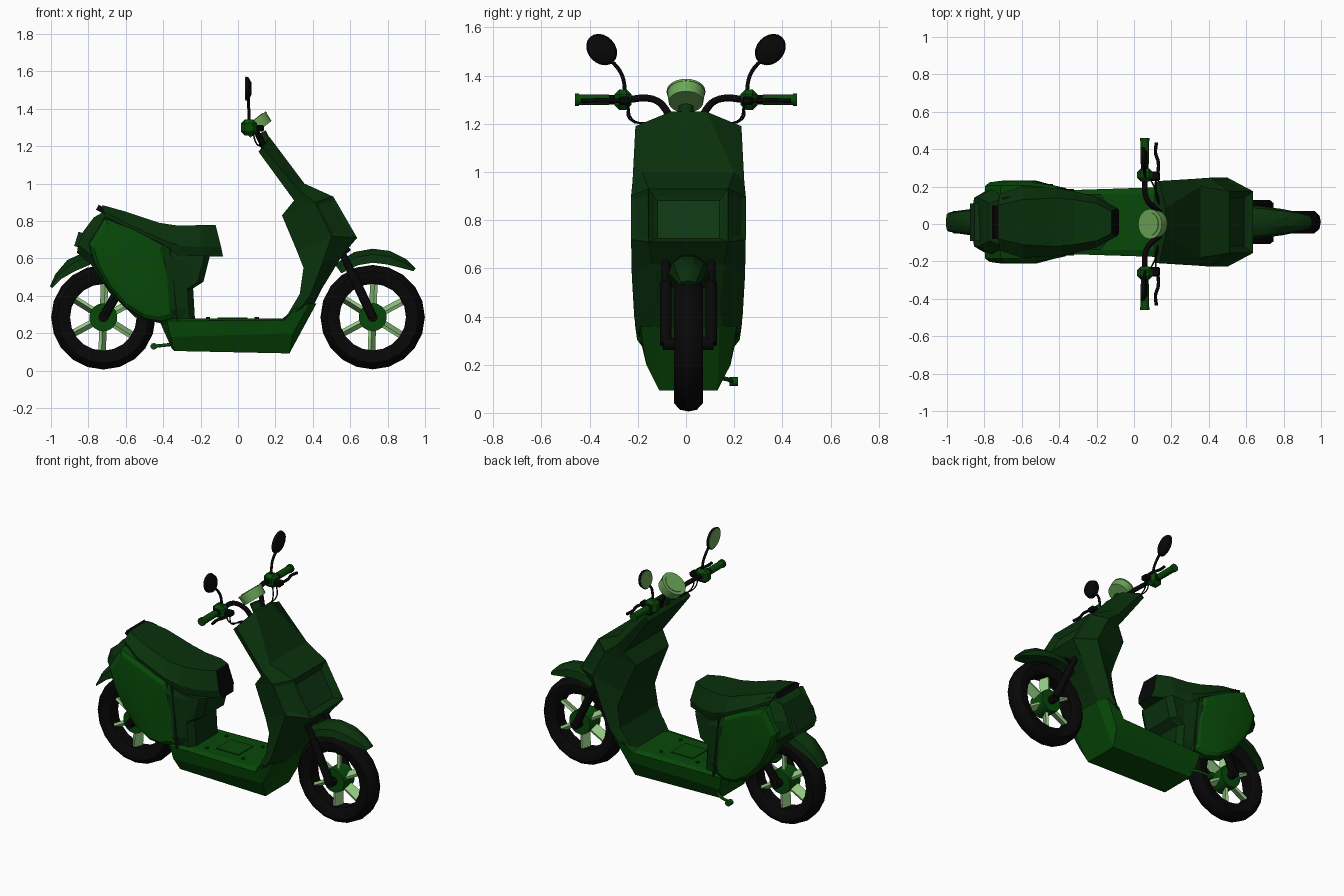
import bpy, bmesh, math
from mathutils import Vector, Matrix

if "Cube" in bpy.data.objects:
    bpy.data.objects.remove(bpy.data.objects["Cube"])


def mat(name, rgb):
    m = bpy.data.materials.new(name)
    m.diffuse_color = (*rgb, 1)
    m.use_nodes = True
    m.node_tree.nodes["Principled BSDF"].inputs["Base Color"].default_value = m.diffuse_color
    return m


BODY = mat("dark green paint", (.0028, .030, .0035))
PANEL = mat("mid green paint", (.0022, .066, .0025))
LIGHT = mat("pale green", (.30, .60, .23))
DIAL = mat("soft green", (.15, .38, .10))
BLACK = mat("black rubber", (.0022, .0022, .0022))
LENS = mat("lamp glass", (.004, .036, .006))


def finish(name, bm, mats, smooth=None):
    bmesh.ops.recalc_face_normals(bm, faces=bm.faces[:])
    me = bpy.data.meshes.new(name)
    bm.to_mesh(me)
    bm.free()
    for m in mats if isinstance(mats, (list, tuple)) else [mats]:
        me.materials.append(m)
    if smooth:
        me.shade_smooth()
        me.set_sharp_from_angle(angle=math.radians(smooth))
    o = bpy.data.objects.new(name, me)
    bpy.context.collection.objects.link(o)
    return o


def bridge(rings, closed=False):
    bm = bmesh.new()
    vs = [[bm.verts.new(p) for p in r] for r in rings]
    n = len(vs[0])
    pairs = list(zip(vs, vs[1:])) + ([(vs[-1], vs[0])] if closed else [])
    for a, b in pairs:
        for i in range(n):
            j = (i + 1) % n
            bm.faces.new((a[i], a[j], b[j], b[i]))
    if not closed:
        bm.faces.new(vs[0])
        bm.faces.new(vs[-1])
    return bm


def sym(halves):  # complete each half section by mirroring in y
    return [h + [(x, -y, z) for x, y, z in reversed(h)] for h in halves]


def cyl(name, p, q, r, m, seg=12, r2=None, smooth=40):
    p, q = Vector(p), Vector(q)
    d = q - p
    bm = bmesh.new()
    M = Matrix.Translation((p + q) / 2) @ d.to_track_quat('Z', 'Y').to_matrix().to_4x4()
    bmesh.ops.create_cone(bm, cap_ends=True, segments=seg, radius1=r,
                          radius2=r if r2 is None else r2, depth=d.length, matrix=M)
    return finish(name, bm, m, smooth)


def box(name, c, s, m, rot=0.0, axis='Y', bevel=0.0):
    bm = bmesh.new()
    bmesh.ops.create_cube(bm, size=1)
    bmesh.ops.scale(bm, vec=s, verts=bm.verts)
    if bevel:
        bmesh.ops.bevel(bm, geom=bm.edges[:], offset=bevel, segments=1, affect='EDGES')
    bmesh.ops.transform(bm, matrix=Matrix.Translation(c) @ Matrix.Rotation(rot, 4, axis), verts=bm.verts)
    return finish(name, bm, m)


def tube(name, pts, r, m):
    cu = bpy.data.curves.new(name, 'CURVE')
    cu.dimensions = '3D'
    cu.bevel_depth, cu.bevel_resolution, cu.use_fill_caps = r, 2, True
    cu.resolution_u = 4
    sp = cu.splines.new('BEZIER')
    sp.bezier_points.add(len(pts) - 1)
    for b, p in zip(sp.bezier_points, pts):
        b.co = p
        b.handle_left_type = b.handle_right_type = 'AUTO'
    t = bpy.data.objects.new(name + "_path", cu)
    me = bpy.data.meshes.new_from_object(t)
    bpy.data.objects.remove(t)
    me.materials.clear()
    me.materials.append(m)
    o = bpy.data.objects.new(name, me)
    bpy.context.collection.objects.link(o)


# wheels: lathed tyre, hub, twisted spokes
def wheel(name, cx, cz):
    prof = [(.178, -.04), (.205, -.058), (.245, -.06), (.272, -.035), (.279, 0)]
    prof = prof + [(r, -y) for r, y in reversed(prof[:-1])]
    rings = []
    for i in range(20):
        a = 2 * math.pi * i / 20
        rings.append([(cx + r * math.cos(a), y, cz + r * math.sin(a)) for r, y in prof])
    finish(name + "_tyre", bridge(rings, closed=True), BLACK, 40)
    cyl(name + "_hub", (cx, -.055, cz), (cx, .055, cz), .075, PANEL, 18)
    cyl(name + "_axle", (cx, -.105, cz), (cx, .105, cz), .026, BLACK, 10)
    for i in range(6):
        a = math.radians(88 + 60 * i)
        bm = bmesh.new()
        bmesh.ops.create_cube(bm, size=1)
        bmesh.ops.scale(bm, vec=(.12, .06, .018), verts=bm.verts)
        M = (Matrix.Translation((cx, 0, cz)) @ Matrix.Rotation(-a, 4, 'Y')
             @ Matrix.Translation((.125, 0, 0)) @ Matrix.Rotation(.4, 4, 'X'))
        bmesh.ops.transform(bm, matrix=M, verts=bm.verts)
        finish(f"{name}_spoke_{i}", bm, LIGHT)


wheel("front_wheel", .72, .286)
wheel("rear_wheel", -.72, .285)


# fenders: crowned arcs; stations are (angle, inner radius, crest radius, half width)
def fender(name, cx, cz, stations):
    halves = []
    for ang, ri, rc, w in stations:
        c, s = math.cos(math.radians(ang)), math.sin(math.radians(ang))
        halves.append([(cx + r * c, y, cz + r * s) for r, y in
                       ((ri, w), (ri * .4 + rc * .6, w * .85), (rc, w * .3))])
    finish(name, bridge(sym(halves)), BODY, 35)


fender("front_fender", .72, .29, [(48, .325, .345, .035), (60, .30, .355, .055), (75, .288, .362, .07),
                                  (90, .287, .362, .08), (106, .285, .358, .09), (126, .285, .345, .075)])
fender("rear_fender", -.72, .285, [(150, .315, .33, .05), (138, .305, .345, .06),
                                   (122, .29, .362, .07), (104, .29, .365, .07)])

# front shield: sections are back, middle, front
shield = [[(.11, .215, 1.17), (.135, .22, 1.19), (.168, .075, 1.25)],
          [(.30, .20, .91), (.33, .232, .96), (.355, .19, 1.0)],
          [(.235, .17, .83), (.41, .238, .90), (.51, .165, .93)],
          [(.315, .18, .64), (.50, .238, .72), (.637, .165, .71)],
          [(.35, .19, .55), (.45, .235, .57), (.56, .15, .62)],
          [(.33, .195, .41), (.385, .225, .40), (.45, .13, .44)],
          [(.25, .17, .275), (.33, .215, .33), (.41, .14, .36)]]
bm = bridge(sym(shield))
bmesh.ops.recalc_face_normals(bm, faces=bm.faces[:])
bm.normal_update()
nose = [f for f in bm.faces if f.normal.x > .4 and .78 < f.calc_center_median().z < .86]
for f in nose:
    lamp = abs(f.calc_center_median().y) < .02
    bmesh.ops.inset_individual(bm, faces=[f], thickness=.03 if lamp else .028, depth=-.022 if lamp else -.008)
    if lamp:
        bmesh.ops.inset_individual(bm, faces=[f], thickness=.022, depth=-.012)
        f.material_index = 1
finish("front_shield", bm, [BODY, LENS])
cyl("steering_neck", (.50, 0, .66), (.55, 0, .60), .07, BLACK, 12)

# floor tray with sloping sides and belly
tray = [[(.42, .13, .36), (.385, .2, .36), (.30, .205, .33), (.27, .1, .28)],
        [(.275, .12, .092), (.295, .175, .20), (.25, .19, .27), (.24, .15, .28)],
        [(-.34, .12, .105), (-.36, .16, .18), (-.38, .17, .265), (-.36, .15, .28)],
        [(-.355, .08, .12), (-.38, .10, .18), (-.42, .11, .265), (-.40, .1, .275)]]
finish("floor_tray", bridge(sym(tray)), PANEL)
box("floor_hatch", (-.03, 0, .281), (.16, .15, .008), PANEL)
for x in (-.16, .1):
    for y in (-.1, .1):
        cyl("floor_bolt", (x, y, .275), (x, y, .287), .011, BODY, 8)

# rear body with an arched underside
rear = [[(-.86, .06, .635), (-.86, .10, .63), (-.855, .13, .67), (-.83, .13, .74), (-.77, .10, .82)],
        [(-.75, .075, .60), (-.785, .12, .565), (-.77, .18, .61), (-.74, .185, .74), (-.70, .13, .86)],
        [(-.63, .075, .60), (-.69, .13, .42), (-.66, .19, .46), (-.61, .195, .70), (-.58, .15, .80)],
        [(-.44, .075, .42), (-.55, .15, .285), (-.53, .19, .34), (-.47, .19, .65), (-.46, .15, .74)],
        [(-.40, .075, .33), (-.40, .15, .25), (-.40, .185, .33), (-.38, .18, .60), (-.37, .14, .69)],
        [(-.26, .07, .27), (-.26, .14, .27), (-.27, .15, .33), (-.27, .15, .58), (-.27, .13, .62)]]
finish("rear_body", bridge(sym(rear)), BODY)
box("tail_lamp", (-.85, 0, .70), (.03, .2, .08), LENS, rot=.3)
box("tail_grip", (-.73, 0, .862), (.05, .18, .03), BLACK, rot=.5)

# stepped column under the seat: (front x, z)
column = [[(-.35, .15, z), (x - .03, .15, z), (x, .11, z)]
          for x, z in ((-.23, .27), (-.24, .44), (-.185, .475), (-.15, .615))]
finish("seat_column", bridge(sym(column)), BODY)

# bulging side panels
outline = [(-.80, .68), (-.715, .82), (-.55, .755), (-.40, .675), (-.355, .5), (-.34, .275),
           (-.41, .26), (-.50, .275), (-.60, .335), (-.70, .45), (-.77, .575)]
mx = sum(p[0] for p in outline) / len(outline)
mz = sum(p[1] for p in outline) / len(outline)
for side, s in (("left", 1), ("right", -1)):
    rings = [[(mx + (x - mx) * k, s * (y - .03 * max(0, (x + .5) / .16)), mz + (z - mz) * k)
              for x, z in outline] for y, k in ((.14, 1), (.195, .98), (.213, .88), (.222, .6))]
    finish(f"side_panel_{side}", bridge(rings), PANEL, 25)
    # black trim ahead of the panel, swing arm and fork legs
    box(f"panel_trim_{side}", (-.345, s * .163, .46), (.008, .03, .40), BODY, rot=-.1)
    cyl(f"swing_arm_{side}", (-.72, s * .085, .285), (-.62, s * .1, .46), .026, BLACK, 8)
    cyl(f"fork_leg_{side}", (.72, s * .094, .285), (.60, s * .094, .54), .025, BLACK, 10)
    cyl(f"fork_tube_{side}", (.62, s * .094, .50), (.555, s * .094, .63), .019, BLACK, 10)

# seat, with a black nose face
seat = [[(-.08, .06, .61), (-.09, .075, .66), (-.12, .06, .78)],
        [(-.20, .12, .61), (-.20, .135, .66), (-.20, .10, .778)],
        [(-.31, .15, .61), (-.32, .165, .67), (-.32, .12, .775)],
        [(-.40, .175, .675), (-.41, .182, .70), (-.42, .13, .79)],
        [(-.60, .19, .77), (-.60, .19, .79), (-.60, .12, .85)],
        [(-.71, .15, .825), (-.72, .15, .85), (-.725, .09, .885)]]
bm = bridge(sym(seat))
bmesh.ops.recalc_face_normals(bm, faces=bm.faces[:])
bm.normal_update()
for f in bm.faces:
    f.material_index = int(f.normal.x > .8)
finish("seat", bm, [BODY, BLACK])

# kickstand
tube("kickstand", [(-.30, .10, .15), (-.36, .16, .14), (-.45, .18, .13)], .009, PANEL)
cyl("kickstand_foot", (-.45, .17, .13), (-.45, .205, .13), .018, PANEL, 10)

for o in bpy.context.collection.objects:  # body sits slightly off centre
    o.location.y = .01

# instrument dial facing the rider
n = Vector((-.62, 0, .78))
c = Vector((.105, 0, 1.312))
cyl("dial_housing", c - n * .028, c + n * .022, .072, DIAL, 24, .078)
cyl("dial_rim", c + n * .022, c + n * .032, .08, DIAL, 24)
cyl("dial_face", c + n * .032, c + n * .036, .06, DIAL, 24)
cyl("steering_stem", (.12, 0, 1.27), (.17, 0, 1.17), .032, BODY, 12)

# handlebar, grips, levers, cables and mirrors
for side, s in (("left", 1), ("right", -1)):
    tube(f"handlebar_{side}", [(.14, s * .06, 1.2), (.11, s * .085, 1.26), (.065, s * .14, 1.303),
                               (.058, s * .25, 1.30)], .015, BLACK)
    cyl(f"inner_grip_{side}", (.058, s * .24, 1.30), (.058, s * .34, 1.30), .019, BLACK)
    cyl(f"grip_{side}", (.058, s * .32, 1.30), (.058, s * .45, 1.30), .022, PANEL)
    cyl(f"grip_end_{side}", (.058, s * .445, 1.30), (.058, s * .46, 1.30), .026, PANEL)
    box(f"switch_box_{side}", (.058, s * .262, 1.30), (.085, .07, .085), PANEL, bevel=.02)
    box(f"lever_mount_{side}", (.115, s * .255, 1.295), (.05, .05, .035), BLACK, bevel=.008)
    tube(f"lever_{side}", [(.125, s * .25, 1.295), (.13, s * .33, 1.297), (.115, s * .38, 1.297),
                           (.12, s * .435, 1.295)], .009, BLACK)
    for k in (0, 1):
        tube(f"cable_{side}_{k}", [(.08 + .03 * k, s * .24, 1.28), (.095 + .02 * k, s * (.225 + .01 * k), 1.22),
                                   (.12, s * (.17 - .03 * k), 1.20), (.14, s * .10, 1.19)], .004, BLACK)
    tube(f"mirror_stem_{side}", [(.058, s * .255, 1.30), (.06, s * .257, 1.37), (.056, s * .275, 1.42),
                                 (.055, s * .325, 1.475)], .008, BLACK)
    for part, x0, x1, r0, r1, m in (("rim", .041, .058, .066, .06, BLACK), ("shell", .058, .073, .06, .03, BLACK),
                                    ("glass", .037, .041, .06, .06, DIAL)):
        o = cyl(f"mirror_{part}_{side}", (x0, 0, 0), (x1, 0, 0), r0, m, 20, r1)
        tilt = Matrix.Rotation(s * -.75, 4, 'X') @ Matrix.Diagonal((1, .87, 1.08, 1))
        o.data.transform(Matrix.Translation((0, s * .35, 1.508)) @ tilt)
